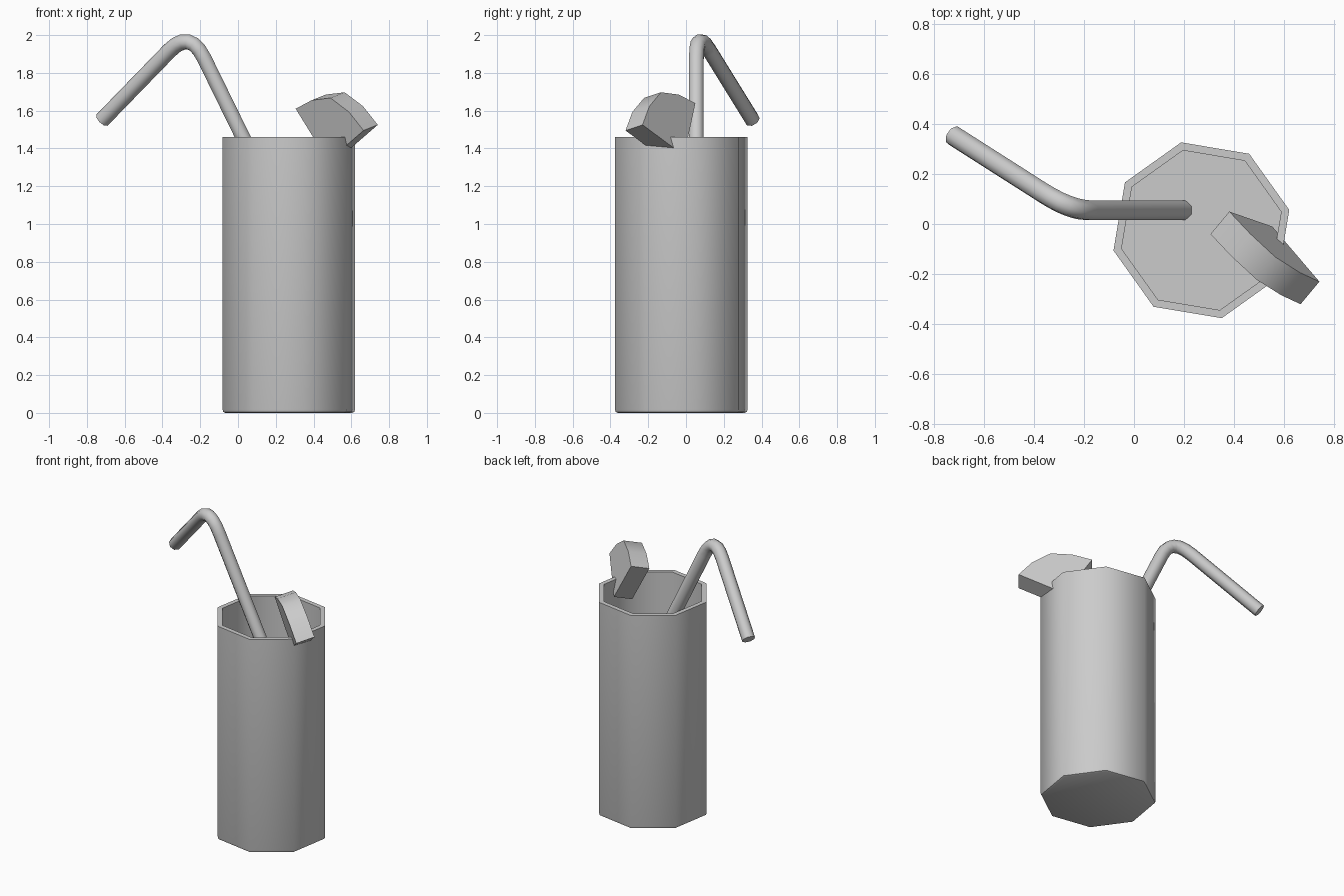
import bpy, bmesh
from math import sin, cos, radians, tau
from mathutils import Vector

if "Cube" in bpy.data.objects:
    bpy.data.objects.remove(bpy.data.objects["Cube"])

GLASS = Vector((0.269, -0.025, 0))


def finish(bm, name, angle):
    bmesh.ops.remove_doubles(bm, verts=bm.verts, dist=1e-5)
    bmesh.ops.recalc_face_normals(bm, faces=bm.faces)
    me = bpy.data.meshes.new(name)
    bm.to_mesh(me)
    bm.free()
    ob = bpy.data.objects.new(name, me)
    bpy.context.collection.objects.link(ob)
    bpy.ops.object.select_all(action='DESELECT')
    ob.select_set(True)
    bpy.context.view_layer.objects.active = ob
    bpy.ops.object.shade_smooth_by_angle(angle=radians(angle))
    return ob


def bridge(bm, rings):
    """Skin rings of equal length and cap both ends."""
    n = len(rings[0])
    rings = [[bm.verts.new(p) for p in ring] for ring in rings]
    for a, b in zip(rings, rings[1:]):
        for i in range(n):
            j = (i + 1) % n
            bm.faces.new((a[i], a[j], b[j], b[i]))
    bm.faces.new(rings[0])
    bm.faces.new(rings[-1])


def lathe(name, profile, sides=8, turn=13):
    bm = bmesh.new()
    angles = [radians(turn) + tau * i / sides for i in range(sides)]
    bridge(bm, [[GLASS + Vector((r * cos(a), r * sin(a), z)) for a in angles]
                for r, z in profile])
    return finish(bm, name, 46)


# eight-sided glass with a thin wall, and the drink inside it
lathe("glass", [(0.345, 0), (0.356, 0.005), (0.36, 0.018), (0.36, 1.46),
                (0.327, 1.46), (0.327, 0.05)])
lathe("drink", [(0.328, 0.045), (0.328, 1.13)])

# bent straw: two straight legs joined by a rounded corner
start = Vector((0.30, 0.055, 0.90))
corner = Vector((-0.254, 0.055, 2.03))
end = Vector((-0.72, 0.352, 1.55))
p = corner + (start - corner).normalized() * 0.17
q = corner + (end - corner).normalized() * 0.17
bend = [p * (1 - t) ** 2 + corner * 2 * t * (1 - t) + q * t * t
        for t in (i / 6 for i in range(7))]
path = [start, *bend, end]
rings = []
side = Vector((0, 1, 0))
for i, pt in enumerate(path):
    tan = (path[min(i + 1, len(path) - 1)] - path[max(i - 1, 0)]).normalized()
    side = (side - tan * side.dot(tan)).normalized()
    up = tan.cross(side)
    rings.append([pt + 0.042 * (side * cos(a) + up * sin(a))
                  for a in (tau * (k + 0.5) / 8 for k in range(8))])
bm = bmesh.new()
bridge(bm, rings)
finish(bm, "straw", 50)

# quarter fruit slice hooked over the rim, tilted
thick = Vector((0.075, 0.09, 0.03))
across = Vector((-0.766, 0.596, 0.245))
rise = thick.normalized().cross(across).normalized()
tip = Vector((0.552, -0.01, 1.362))
outline = [tip]
for phi, r in ((-45, 0.332), (-22.5, 0.338), (0, 0.357), (22.5, 0.336), (45, 0.332)):
    a = radians(phi)
    outline.append(tip + r * (rise * cos(a) + across * sin(a)))
bm = bmesh.new()
bridge(bm, [outline, [v - thick for v in outline]])
finish(bm, "fruit_slice", 40)
